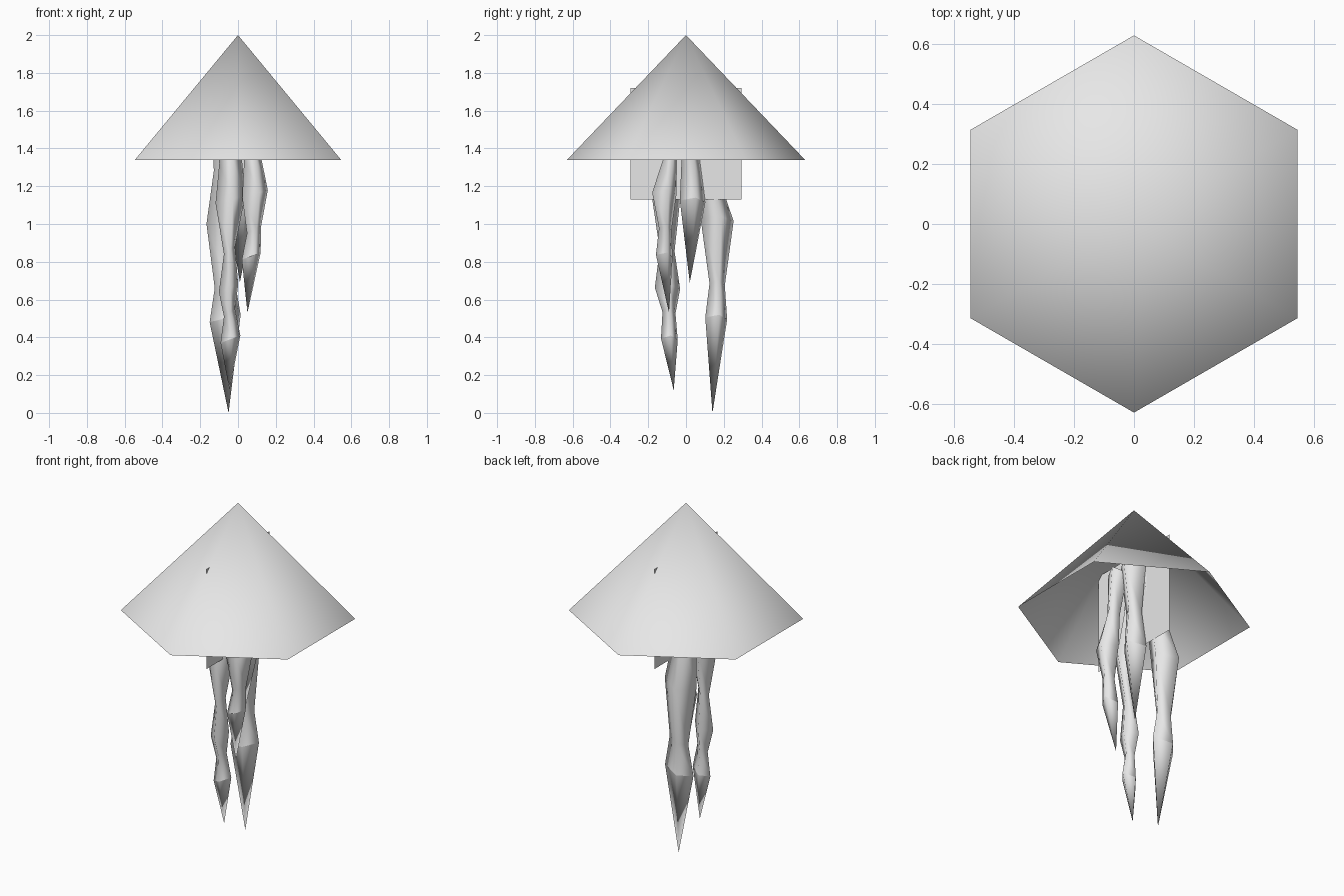
import bpy, bmesh, math

if "Cube" in bpy.data.objects:
    bpy.data.objects.remove(bpy.data.objects["Cube"])

# Single grey material
grey = bpy.data.materials.new("light_grey")
grey.use_nodes = True
grey.diffuse_color = (0.8, 0.8, 0.8, 1)
grey.node_tree.nodes["Principled BSDF"].inputs["Base Color"].default_value = (0.8, 0.8, 0.8, 1)


def finish(bm, name, smooth=True):
    mesh = bpy.data.meshes.new(name)
    bmesh.ops.recalc_face_normals(bm, faces=bm.faces)
    for f in bm.faces:
        f.smooth = smooth
    bm.to_mesh(mesh)
    bm.free()
    mesh.materials.append(grey)
    obj = bpy.data.objects.new(name, mesh)
    bpy.context.collection.objects.link(obj)
    return obj


def tentacle(name, rings, tip, turn, sides=4):
    """Loft four-sided rings (x, y, z, x radius, y radius) down to a point."""
    bm = bmesh.new()
    loops = []
    for x, y, z, rx, ry in rings:
        loop = []
        for i in range(sides):
            a = math.radians(turn) + i * math.tau / sides
            c, s = math.cos(a), math.sin(a)
            # rings lean slightly, so the joints are not level
            loop.append(bm.verts.new((x + rx * c, y + ry * s, z + 0.02 * c)))
        loops.append(loop)
    end = bm.verts.new(tip)
    bm.faces.new(loops[0])
    for i in range(sides):
        j = (i + 1) % sides
        for up, low in zip(loops, loops[1:]):
            bm.faces.new((up[i], up[j], low[j], low[i]))
        bm.faces.new((loops[-1][i], loops[-1][j], end))
    # Crisp crease around the top cap and the last joint
    for loop in (loops[0], loops[-1]):
        for i in range(sides):
            bm.edges.get((loop[i], loop[(i + 1) % sides])).smooth = False
    finish(bm, name)


# Six-sided open cap, smooth shaded
bm = bmesh.new()
apex = bm.verts.new((0, 0, 2))
rim = [bm.verts.new((0.63 * math.cos(math.radians(30 + 60 * i)),
                     0.63 * math.sin(math.radians(30 + 60 * i)), 1.34)) for i in range(6)]
for i in range(6):
    bm.faces.new((rim[i], rim[(i + 1) % 6], apex))
finish(bm, "cap")

# Flat upright sheet under the cap
bm = bmesh.new()
bm.faces.new([bm.verts.new((0, y, z)) for y, z in
              ((-0.295, 1.13), (0.295, 1.13), (0.295, 1.72), (-0.295, 1.72))])
finish(bm, "centre_sheet", smooth=False)

# Hanging tentacles
tentacle("back_tentacle", [
    (-0.06, 0.07, 1.60, 0.08, 0.08),
    (-0.07, 0.10, 1.30, 0.06, 0.06),
    (-0.08, 0.165, 1.02, 0.09, 0.09),
    (-0.07, 0.165, 0.68, 0.055, 0.042),
    (-0.068, 0.16, 0.50, 0.085, 0.06)], (-0.05, 0.14, 0.0), 15)
tentacle("front_tentacle", [
    (-0.05, -0.04, 1.60, 0.07, 0.07),
    (-0.04, -0.07, 1.34, 0.06, 0.04),
    (-0.04, -0.105, 1.13, 0.08, 0.075),
    (-0.045, -0.10, 0.86, 0.03, 0.04),
    (-0.05, -0.098, 0.66, 0.052, 0.068),
    (-0.045, -0.09, 0.53, 0.03, 0.035),
    (-0.04, -0.088, 0.39, 0.053, 0.045)], (-0.045, -0.065, 0.12), 10)
tentacle("left_tentacle", [
    (0.07, -0.05, 1.60, 0.06, 0.06),
    (0.075, -0.08, 1.36, 0.045, 0.035),
    (0.09, -0.115, 1.16, 0.072, 0.068),
    (0.085, -0.11, 0.97, 0.04, 0.035),
    (0.07, -0.115, 0.83, 0.053, 0.047)], (0.05, -0.09, 0.53), 20)
tentacle("centre_tentacle", [
    (0.03, 0.03, 1.62, 0.09, 0.08),
    (0.02, 0.025, 1.34, 0.05, 0.05),
    (0.02, 0.035, 1.12, 0.08, 0.07)], (0.01, 0.02, 0.69), 15)
